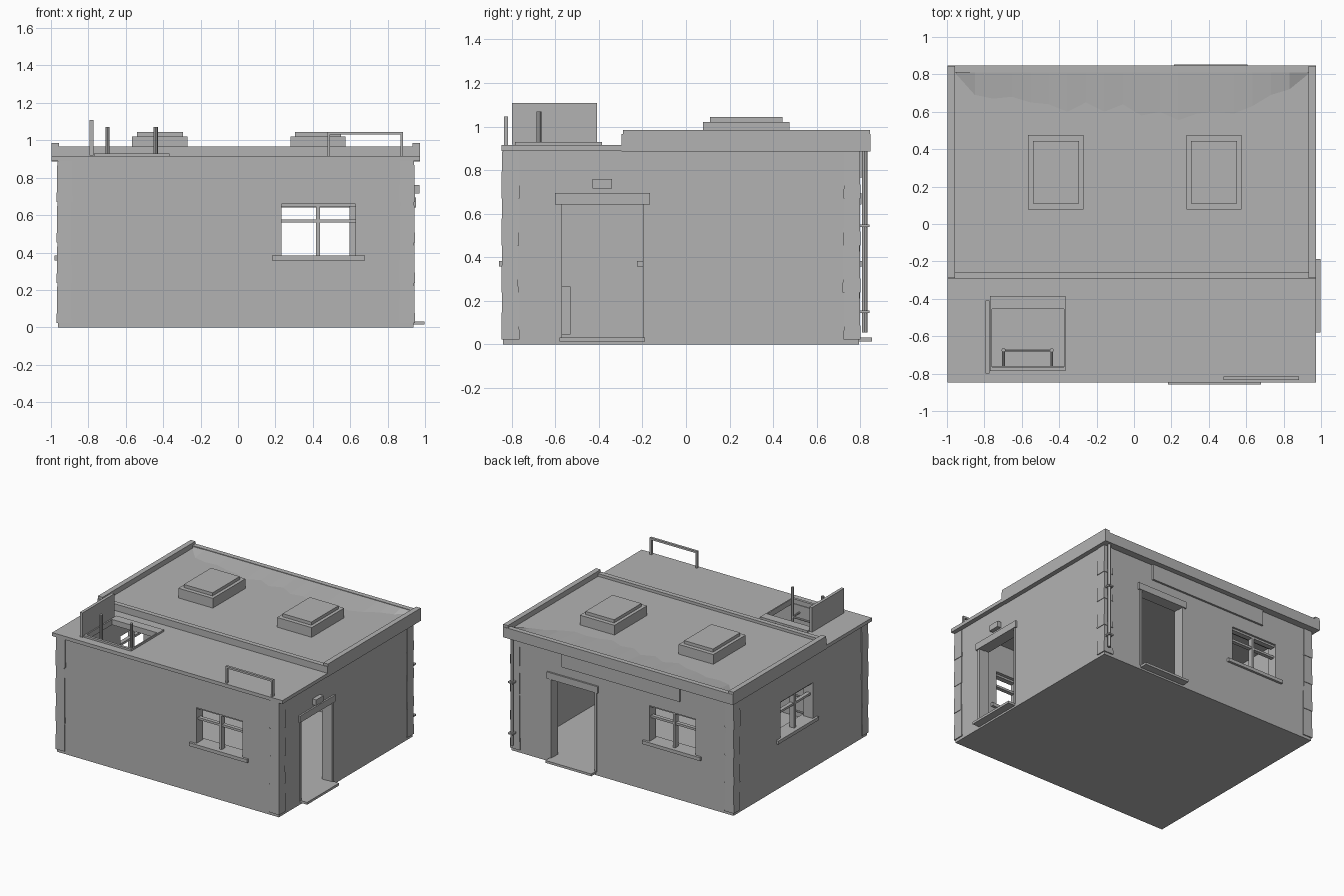
import bpy, bmesh, math, random
from mathutils import Vector

random.seed(4)
if "Cube" in bpy.data.objects:
    bpy.data.objects.remove(bpy.data.objects["Cube"], do_unlink=True)

grey = bpy.data.materials.new("plain grey")
grey.use_nodes = True
grey.diffuse_color = (0.45, 0.45, 0.45, 1)
grey.node_tree.nodes["Principled BSDF"].inputs["Base Color"].default_value = (0.45, 0.45, 0.45, 1)


def finish(name, bm):
    bmesh.ops.recalc_face_normals(bm, faces=bm.faces)
    mesh = bpy.data.meshes.new(name)
    bm.to_mesh(mesh)
    bm.free()
    mesh.materials.append(grey)
    ob = bpy.data.objects.new(name, mesh)
    bpy.context.scene.collection.objects.link(ob)
    return ob


def box(name, x, y, z, taper=0.0):
    """Box from three (low, high) ranges; taper pulls the top inwards."""
    bm = bmesh.new()
    bmesh.ops.create_cube(bm, size=1)
    for v in bm.verts:
        top = v.co.z > 0
        pos = []
        for c, r in zip(v.co, (x, y, z)):
            pos.append(r[1] if c > 0 else r[0])
        if top:
            pos[0] -= math.copysign(taper, v.co.x)
            pos[1] -= math.copysign(taper, v.co.y)
        v.co = pos
    return finish(name, bm)


def rod(name, start, end, radius, sides=8):
    a, b = Vector(start), Vector(end)
    bm = bmesh.new()
    bmesh.ops.create_cone(bm, cap_ends=True, segments=sides, radius1=radius,
                          radius2=radius, depth=(b - a).length)
    turn = (b - a).to_track_quat('Z', 'Y')
    for v in bm.verts:
        v.co = turn @ v.co + (a + b) / 2
    return finish(name, bm)


def cut(target, *ranges):
    cutter = box("cutter", *ranges)
    cutter.hide_render = True
    mod = target.modifiers.new("cut", 'BOOLEAN')
    mod.operation, mod.solver, mod.object = 'DIFFERENCE', 'EXACT', cutter
    bpy.context.view_layer.objects.active = target
    bpy.ops.object.modifier_apply(modifier=mod.name)
    bpy.data.objects.remove(cutter, do_unlink=True)


# Wall planes
L, R, F, B, T = -0.962, 0.938, -0.84, 0.793, 0.08
walls = box("walls", (L, R), (F, B), (0, 0.895))
cut(walls, (L + T, R - T), (F + T, B - T), (0.03, 1.2))


def side_box(name, side, along, depth, z):
    """Box on a wall: along the wall, and from depth[0] inside to depth[1] outside."""
    plane, sign, on_x = {"front": (F, -1, False), "back": (B, 1, False),
                         "left": (R, 1, True), "right": (L, -1, True)}[side]
    d = tuple(sorted((plane - sign * depth[0], plane + sign * depth[1])))
    ranges = (d, along, z) if on_x else (along, d, z)
    if name is None:
        cut(walls, *ranges)
    else:
        box(side + "_" + name, *ranges)


# Windows with sill, mullion and transoms
for side, mid in (("front", 0.43), ("back", -0.44), ("right", 0.022)):
    lo, hi = mid - 0.198, mid + 0.198
    side_box(None, side, (lo, hi), (0.2, 0.1), (0.375, 0.66))
    side_box("window_sill", side, (lo - 0.05, hi + 0.05), (0.1, 0.018), (0.357, 0.383))
    side_box("window_mullion", side, (mid - 0.012, mid + 0.008), (0.055, -0.015), (0.38, 0.655))
    side_box("window_transom", side, (lo, hi), (0.05, -0.02), (0.56, 0.577))
    side_box("window_head", side, (lo, hi), (0.055, -0.015), (0.645, 0.661))

# Doorways with jambs, lintel and step
for side, mid in (("left", -0.384), ("back", 0.41)):
    lo, hi = mid - 0.186, mid + 0.186
    side_box(None, side, (lo, hi), (0.2, 0.1), (0.03, 0.645))
    for jamb, a in (("jamb_low", lo - 0.018), ("jamb_high", hi)):
        side_box("door_" + jamb, side, (a, a + 0.018), (0.03, 0.006), (0.03, 0.645))
    side_box("door_lintel", side, (lo - 0.032, hi + 0.032), (0.04, 0.013), (0.642, 0.694))
    side_box("door_step", side, (lo - 0.01, hi + 0.01), (0.03, 0.06), (0.014, 0.032))

# Lamp over the side door, long board on the back, radiator inside
side_box("door_lamp", "left", (-0.43, -0.34), (0.01, 0.032), (0.715, 0.76))
side_box("wall_board", "back", (-0.51, 0.5), (0.01, 0.015), (0.765, 0.888))
box("radiator", (-0.88, -0.8), (-0.7, -0.53), (0.045, 0.265))

# Corner stones
count, low, high = 4, 0.022, 0.886
step = (high - low) / count
for cx, sx in ((L, 1), (R, -1)):
    for cy, sy in ((F, 1), (B, -1)):
        for i in range(count):
            w, d = (0.073 + random.uniform(-0.004, 0.004) for _ in range(2))
            xs = sorted((cx - sx * 0.008, cx + sx * w))
            ys = sorted((cy - sy * 0.008, cy + sy * d))
            z = low + i * step
            box("corner_stone", xs, ys, (z, z + step), 0.004)

# Lower roof with hatch opening
RX = (-0.997, 0.973)
low_roof = box("lower_roof", RX, (-0.848, -0.29), (0.888, 0.915))
cut(low_roof, (-0.76, -0.375), (-0.765, -0.455), (0.8, 1))
for name, x, y in (("front", (-0.77, -0.365), (-0.785, -0.765)),
                   ("back", (-0.77, -0.365), (-0.455, -0.385)),
                   ("left", (-0.375, -0.365), (-0.765, -0.455)),
                   ("right", (-0.77, -0.76), (-0.765, -0.455))):
    box("hatch_frame_" + name, x, y, (0.912, 0.93))
box("hatch_lid", (-0.795, -0.772), (-0.798, -0.408), (0.918, 1.108))

# Ladder through the hatch
for x in (-0.698, -0.44):
    rod("ladder_rail", (x, -0.675, 0.03), (x, -0.675, 1.07), 0.011)
    rod("ladder_bracket", (x, -0.675, 0.84), (x, F + T - 0.01, 0.84), 0.007)
for i in range(7):
    z = 0.12 + i * 0.12
    rod("ladder_rung", (-0.698, -0.675, z), (-0.44, -0.675, z), 0.008)

# Safety rail on the front edge
for x in (0.485, 0.875):
    box("rail_post", (x - 0.007, x + 0.007), (-0.835, -0.816), (0.91, 1.045))
box("rail_bar", (0.478, 0.882), (-0.835, -0.816), (1.03, 1.045))

# Upper roof with kerbs
box("upper_roof", RX, (-0.295, 0.848), (0.886, 0.945))
box("kerb_front", RX, (-0.295, -0.258), (0.94, 0.966))
box("kerb_back", RX, (0.81, 0.848), (0.94, 0.966))
box("kerb_right", (RX[0], RX[0] + 0.04), (-0.29, 0.845), (0.94, 0.985))
box("kerb_left", (RX[1] - 0.04, RX[1]), (-0.29, 0.845), (0.94, 0.985))

# Drift of debris against the back kerb, with a ragged edge
edge = [0.8, 0.69, 0.67, 0.68, 0.65, 0.64, 0.6, 0.65, 0.6, 0.64, 0.58,
        0.6, 0.555, 0.59, 0.6, 0.59, 0.63, 0.69, 0.72, 0.8]
bm = bmesh.new()
rows = []
for i, y in enumerate(edge):
    x = -0.95 + 1.88 * i / (len(edge) - 1)
    rows.append((bm.verts.new((x, y, 0.946)), bm.verts.new((x, 0.812, 0.962))))
for p, q in zip(rows, rows[1:]):
    bm.faces.new((p[0], q[0], q[1], p[1]))
drift = finish("debris_drift", bm)
if drift.data.polygons[0].normal.z < 0:
    drift.data.flip_normals()

# Skylights
for x in (-0.418, 0.428):
    box("skylight_base", (x - 0.148, x + 0.148), (0.078, 0.475), (0.94, 1.02))
    box("skylight_cover", (x - 0.123, x + 0.123), (0.11, 0.443), (1.015, 1.044))

# Drainpipe with brackets
pipe = rod("drainpipe", (0.915, 0.82, 0.055), (0.915, 0.82, 0.89), 0.012, 12)
bpy.ops.object.select_all(action='DESELECT')
pipe.select_set(True)
bpy.context.view_layer.objects.active = pipe
bpy.ops.object.shade_smooth_by_angle()
for z in (0.15, 0.545):
    box("pipe_bracket", (0.895, 0.935), (0.785, 0.842), (z - 0.006, z + 0.006))
